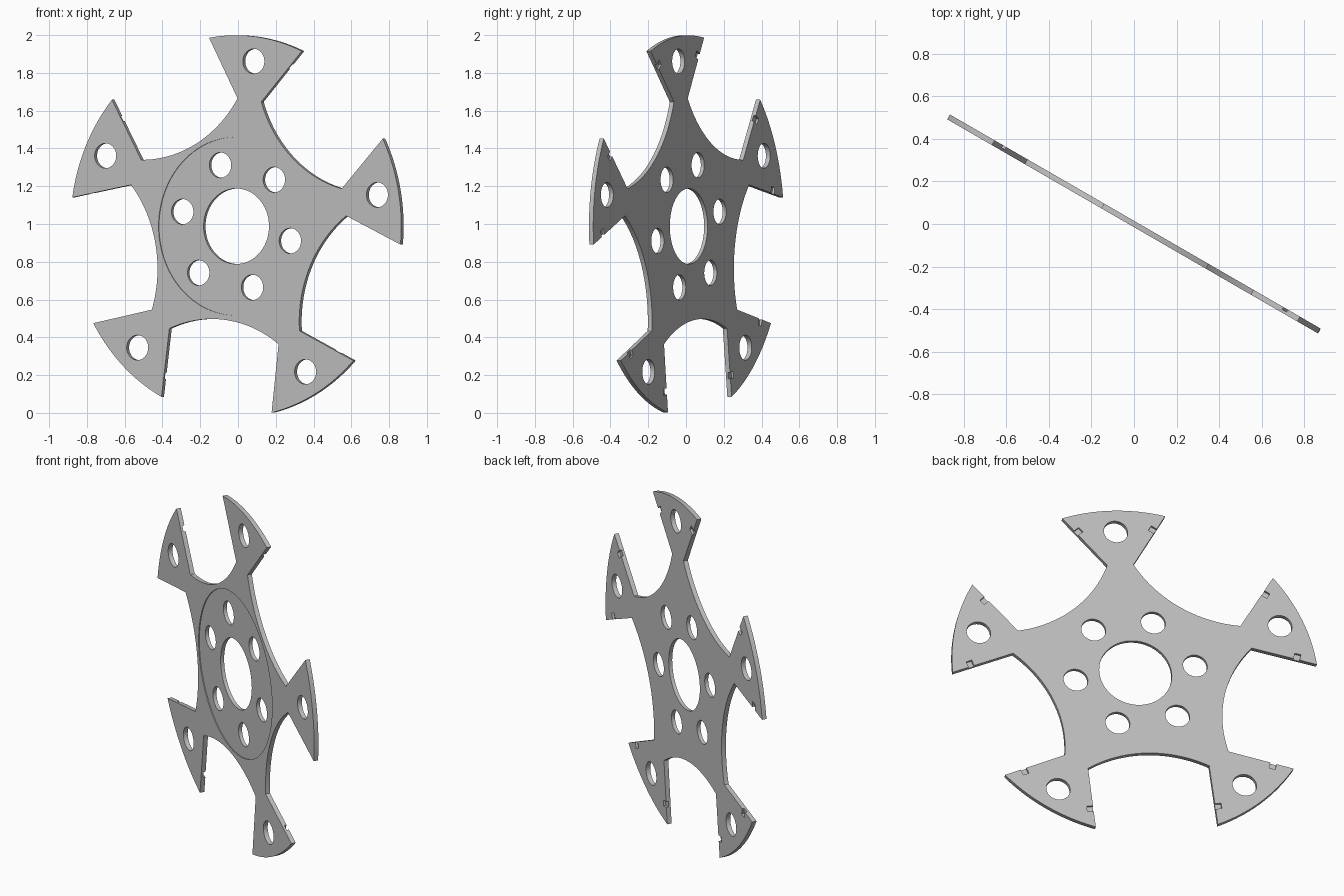
import bpy, bmesh, math
from mathutils import Matrix, Vector

cube = bpy.data.objects.get("Cube")
if cube:
    bpy.data.objects.remove(cube, do_unlink=True)

THICK = 0.026
OUTER, NECK, VALLEY = 1.011, 0.677, 0.5
TIP_HALF, NECK_HALF = math.radians(16.4), math.radians(6.2)
STEP = math.radians(72)
ARMS = [math.radians(82.9) + i * STEP for i in range(5)]


def polar(r, a):
    return Vector((r * math.cos(a), 0, r * math.sin(a)))


def arc(center, r, a0, a1, n):
    return [center + polar(r, a0 + (a1 - a0) * i / n) for i in range(n + 1)]


def new_object(name, bm):
    mesh = bpy.data.meshes.new(name)
    bmesh.ops.recalc_face_normals(bm, faces=bm.faces)
    bm.to_mesh(mesh)
    bm.free()
    obj = bpy.data.objects.new(name, mesh)
    bpy.context.collection.objects.link(obj)
    return obj


def add_cylinder(bm, pos, r, y0, y1, segments=48):
    m = Matrix.Translation(pos + Vector((0, (y0 + y1) / 2, 0))) @ Matrix.Rotation(math.pi / 2, 4, 'X')
    bmesh.ops.create_cone(bm, cap_ends=True, segments=segments, radius1=r, radius2=r,
                          depth=y1 - y0, matrix=m)


# Star outline: flared arm tips joined by concave valleys
half = STEP / 2 - NECK_HALF
chord, mid = NECK * math.sin(half), NECK * math.cos(half)
sag = mid - VALLEY
valley_r = (chord ** 2 + sag ** 2) / (2 * sag)
sweep = math.asin(chord / valley_r)
outline = []
for a in ARMS:
    outline += arc(Vector(), OUTER, a - TIP_HALF, a + TIP_HALF, 24)
    m = a + STEP / 2
    outline += arc(polar(VALLEY + valley_r, m), valley_r,
                   m + math.pi + sweep, m + math.pi - sweep, 32)

bm = bmesh.new()
face = bm.faces.new([bm.verts.new(p - Vector((0, THICK / 2, 0))) for p in outline])
ext = bmesh.ops.extrude_face_region(bm, geom=[face])
bmesh.ops.translate(bm, vec=(0, THICK, 0),
                    verts=[v for v in ext["geom"] if isinstance(v, bmesh.types.BMVert)])
plate = new_object("star_plate", bm)

# Shallow round recess on the front
bm = bmesh.new()
add_cylinder(bm, Vector(), 0.472, -0.1, -THICK / 2 + 0.005, 96)
recess = new_object("recess_cutter", bm)

# Through holes: hub bore, ring of six, one per arm
bm = bmesh.new()
add_cylinder(bm, Vector(), 0.2, -0.2, 0.2, 72)
for i in range(6):
    add_cylinder(bm, polar(0.338, math.radians(46.8 + 60 * i)), 0.067, -0.2, 0.2)
for a in ARMS:
    add_cylinder(bm, polar(0.88, a), 0.066, -0.2, 0.2)
holes = new_object("hole_cutter", bm)

# Small half-depth notches in both flanks of each arm, on the back
bm = bmesh.new()
for a in ARMS:
    for s in (-1, 1):
        neck, tip = polar(NECK, a + s * NECK_HALF), polar(OUTER, a + s * TIP_HALF)
        d = tip - neck
        pos = neck + d * 0.69 + Vector((0, 0.05, 0))
        m = (Matrix.Translation(pos) @ Matrix.Rotation(-math.atan2(d.z, d.x), 4, 'Y')
             @ Matrix.Diagonal((0.034, 0.1, 0.07, 1)))
        bmesh.ops.create_cube(bm, size=1, matrix=m)
notches = new_object("notch_cutter", bm)

# Cut, then bake the result and drop the cutters
cutters = (recess, holes, notches)
for c in cutters:
    c.hide_render = True
    mod = plate.modifiers.new(c.name, 'BOOLEAN')
    mod.operation, mod.solver, mod.object = 'DIFFERENCE', 'EXACT', c
bpy.context.view_layer.update()
baked = bpy.data.meshes.new_from_object(plate.evaluated_get(bpy.context.evaluated_depsgraph_get()))
plate.modifiers.clear()
plate.data = baked
for c in cutters:
    bpy.data.objects.remove(c, do_unlink=True)

# Stand upright, turned about the vertical axis
turn = Matrix.Rotation(math.radians(-30), 4, 'Z')
plate.data.transform(Matrix.Translation((0, 0, 0.988)) @ turn @ Matrix.Translation((-0.006, 0, 0)))

mat = bpy.data.materials.new("plain_grey")
mat.use_nodes = True
grey = (0.52, 0.52, 0.52, 1)
mat.diffuse_color = grey
mat.node_tree.nodes["Principled BSDF"].inputs["Base Color"].default_value = grey
plate.data.materials.clear()
plate.data.materials.append(mat)

bpy.ops.object.select_all(action='DESELECT')
plate.select_set(True)
bpy.context.view_layer.objects.active = plate
bpy.ops.object.shade_smooth_by_angle(angle=math.radians(30))
